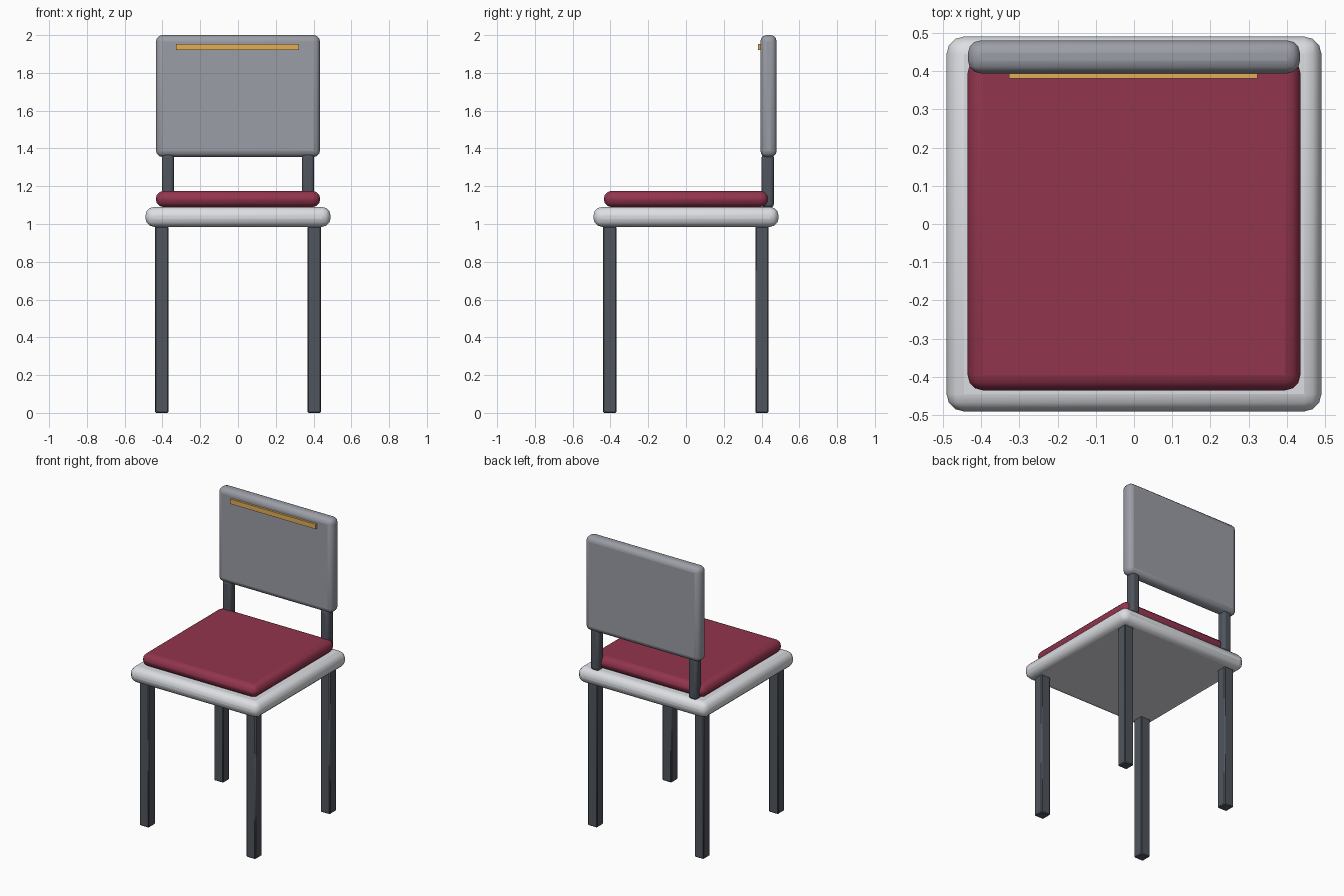
import bpy

if "Cube" in bpy.data.objects:
    bpy.data.objects.remove(bpy.data.objects["Cube"])


def material(name, color):
    m = bpy.data.materials.new(name)
    m.diffuse_color = (*color, 1)
    m.use_nodes = True
    m.node_tree.nodes["Principled BSDF"].inputs["Base Color"].default_value = m.diffuse_color
    return m


DARK = material("dark_metal", (0.08, 0.09, 0.11))
PALE = material("pale_shell", (0.72, 0.73, 0.76))
GREY = material("grey_panel", (0.33, 0.34, 0.38))
RED = material("red_fabric", (0.29, 0.035, 0.075))
GOLD = material("gold_trim", (0.75, 0.42, 0.10))


def box(name, lo, hi, mat, bevel=0.0, segments=3):
    """Box between two corners, with optionally rounded edges."""
    bpy.ops.mesh.primitive_cube_add(
        size=1, location=[(a + b) / 2 for a, b in zip(lo, hi)])
    ob = bpy.context.object
    ob.name = name
    ob.scale = [b - a for a, b in zip(lo, hi)]
    bpy.ops.object.transform_apply(location=False, rotation=False, scale=True)
    ob.data.materials.append(mat)
    if bevel:
        mod = ob.modifiers.new("rounded_edges", "BEVEL")
        mod.width = bevel
        mod.segments = segments
        bpy.ops.object.shade_smooth_by_angle(angle=0.4)
    return ob


# Seat slab and cushion
box("seat", (-0.49, -0.49, 0.985), (0.49, 0.49, 1.09), PALE, 0.045)
box("cushion", (-0.435, -0.435, 1.09), (0.435, 0.435, 1.175), RED, 0.04)

# Four square legs
for side, x in (("left", -0.404), ("right", 0.404)):
    for end, y in (("front", -0.404), ("back", 0.402)):
        box(f"{end}_{side}_leg", (x - 0.035, y - 0.035, 0),
            (x + 0.035, y + 0.035, 0.987), DARK, 0.005, 1)

    # Post joining the seat to the backrest
    px = 0.371 if x > 0 else -0.371
    box(f"{side}_back_post", (px - 0.032, 0.40, 1.087),
        (px + 0.032, 0.465, 1.37), DARK, 0.018)

# Backrest panel with a trim strip on its front
box("backrest", (-0.434, 0.394, 1.355), (0.434, 0.48, 2.0), GREY, 0.033)
box("trim_strip", (-0.327, 0.38, 1.92), (0.323, 0.40, 1.953), GOLD)
